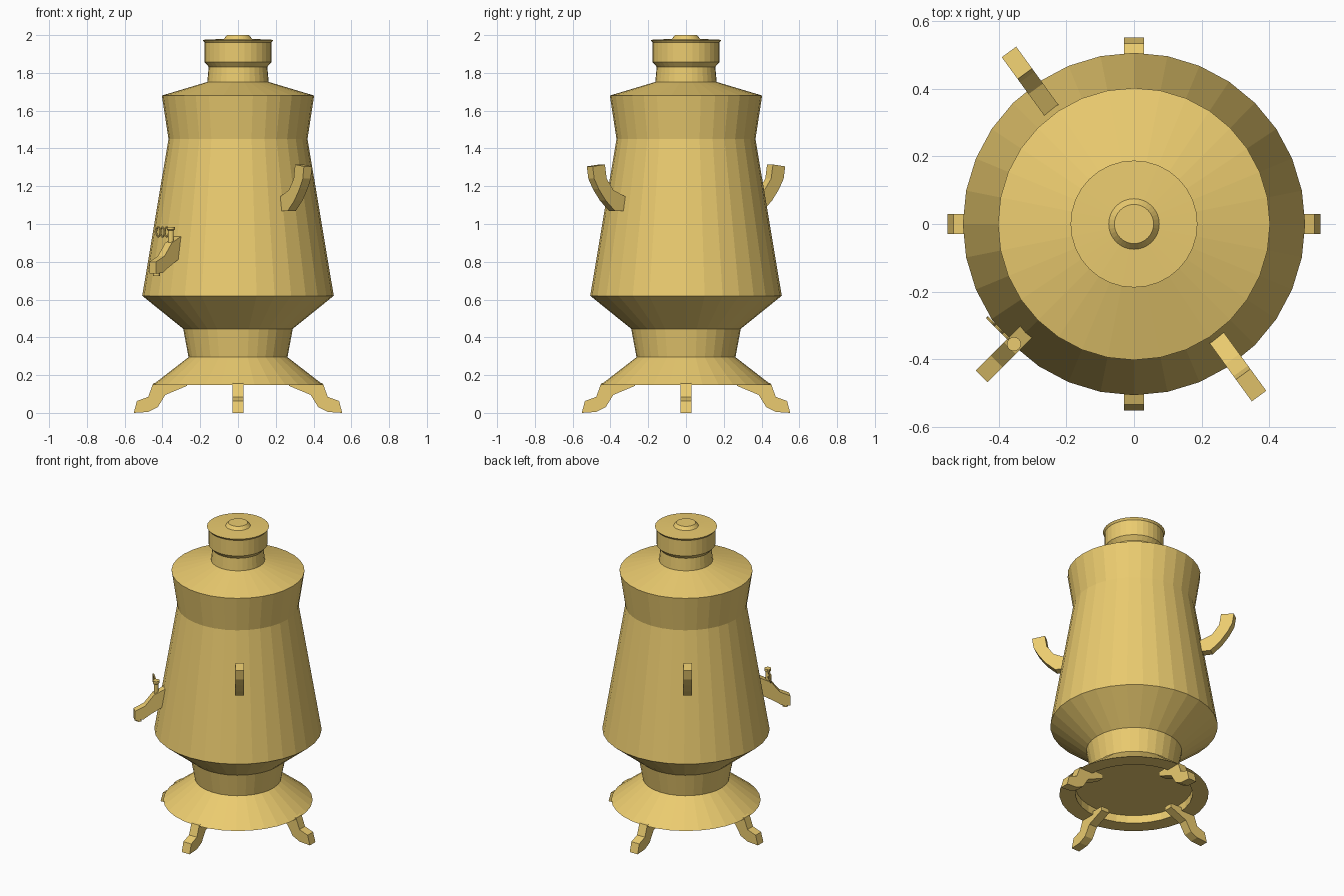
import bpy, bmesh
from math import radians, cos, sin, pi
from mathutils import Matrix

if "Cube" in bpy.data.objects:
    bpy.data.objects.remove(bpy.data.objects["Cube"])

brass = bpy.data.materials.new("brass")
brass.diffuse_color = (0.83, 0.6, 0.16, 1)
brass.use_nodes = True
brass.node_tree.nodes["Principled BSDF"].inputs["Base Color"].default_value = brass.diffuse_color


def finish(name, bm, azimuth=0):
    bmesh.ops.recalc_face_normals(bm, faces=bm.faces)
    bm.transform(Matrix.Rotation(radians(azimuth), 4, 'Z'))
    me = bpy.data.meshes.new(name)
    bm.to_mesh(me)
    bm.free()
    me.materials.append(brass)
    ob = bpy.data.objects.new(name, me)
    bpy.context.collection.objects.link(ob)
    return ob


def lathe(name, profile, x=0, sides=32, azimuth=0):
    """Revolve (radius, z) points around a vertical axis at x."""
    bm = bmesh.new()
    rings = []
    for r, z in profile:
        if r == 0:
            rings.append([bm.verts.new((x, 0, z))] * sides)
        else:
            rings.append([bm.verts.new((x + r * cos(2 * pi * i / sides), r * sin(2 * pi * i / sides), z))
                          for i in range(sides)])
    for a, b in zip(rings, rings[1:]):
        for i in range(sides):
            j = (i + 1) % sides
            bm.faces.new(list(dict.fromkeys((a[i], a[j], b[j], b[i]))))
    return finish(name, bm, azimuth)


def slab(name, outline, width, azimuth):
    """Extrude a radial (r, z) outline to a width and turn it to an azimuth."""
    bm = bmesh.new()
    face = bm.faces.new([bm.verts.new((r, -width / 2, z)) for r, z in outline])
    ext = bmesh.ops.extrude_face_region(bm, geom=[face])
    moved = [v for v in ext['geom'] if isinstance(v, bmesh.types.BMVert)]
    bmesh.ops.translate(bm, verts=moved, vec=(0, width, 0))
    return finish(name, bm, azimuth)


# Skirted foot with recessed underside, tapering tank and shoulder
lathe("body", [(0, .20), (.355, .20), (.355, .148), (.452, .148), (.262, .295), (.29, .445),
               (.507, .62), (.368, 1.45), (.403, 1.68), (.162, 1.752), (0, 1.752)])

# Chimney neck with flared crown
lathe("crown", [(0, 1.74), (.164, 1.74), (.155, 1.832), (.178, 1.858), (.178, 1.962),
                (.188, 1.975), (.075, 1.98), (.058, 2.0), (0, 2.0)])

# Four feet
leg = [(.45, .155), (.475, .085), (.535, .063), (.552, .0), (.475, .005), (.425, .03),
       (.385, .095), (.27, .143), (.27, .17), (.40, .17)]
for k in range(4):
    slab(f"leg_{k + 1}", leg, .058, 90 * k)

# Two curved handles
handle = [(.405, 1.07), (.485, 1.07), (.545, 1.125), (.59, 1.185), (.62, 1.24), (.63, 1.305),
          (.55, 1.315), (.538, 1.24), (.495, 1.18), (.405, 1.14)]
for name, az in (("front_handle", -54), ("back_handle", 126)):
    slab(name, handle, .053, az)

# Spout, outlet and valve stem
TAP = 225
spout = [(.44, .94), (.52, .90), (.575, .83), (.638, .80), (.638, .737), (.585, .742),
         (.545, .77), (.44, .83)]
slab("spout", spout, .05, TAP)
lathe("spout_outlet", [(0, .77), (.018, .77), (.018, .725), (0, .725)], .61, 16, TAP)
lathe("valve_stem", [(0, .88), (.015, .88), (.015, .965), (.021, .97), (.021, .985), (0, .985)],
      .503, 16, TAP)

# Looped valve key, a row of thin rings beside the stem
for k in range(3):
    bm = bmesh.new()
    n, m = 16, 6
    grid = [[bm.verts.new((.503 + .005 * sin(2 * pi * j / m),
                           -.03 - .032 * k + (.015 + .005 * cos(2 * pi * j / m)) * cos(2 * pi * i / n),
                           .958 + (.025 + .005 * cos(2 * pi * j / m)) * sin(2 * pi * i / n)))
             for j in range(m)] for i in range(n)]
    for i in range(n):
        for j in range(m):
            p, q = (i + 1) % n, (j + 1) % m
            bm.faces.new((grid[i][j], grid[p][j], grid[p][q], grid[i][q]))
    finish(f"valve_key_loop_{k + 1}", bm, TAP)
